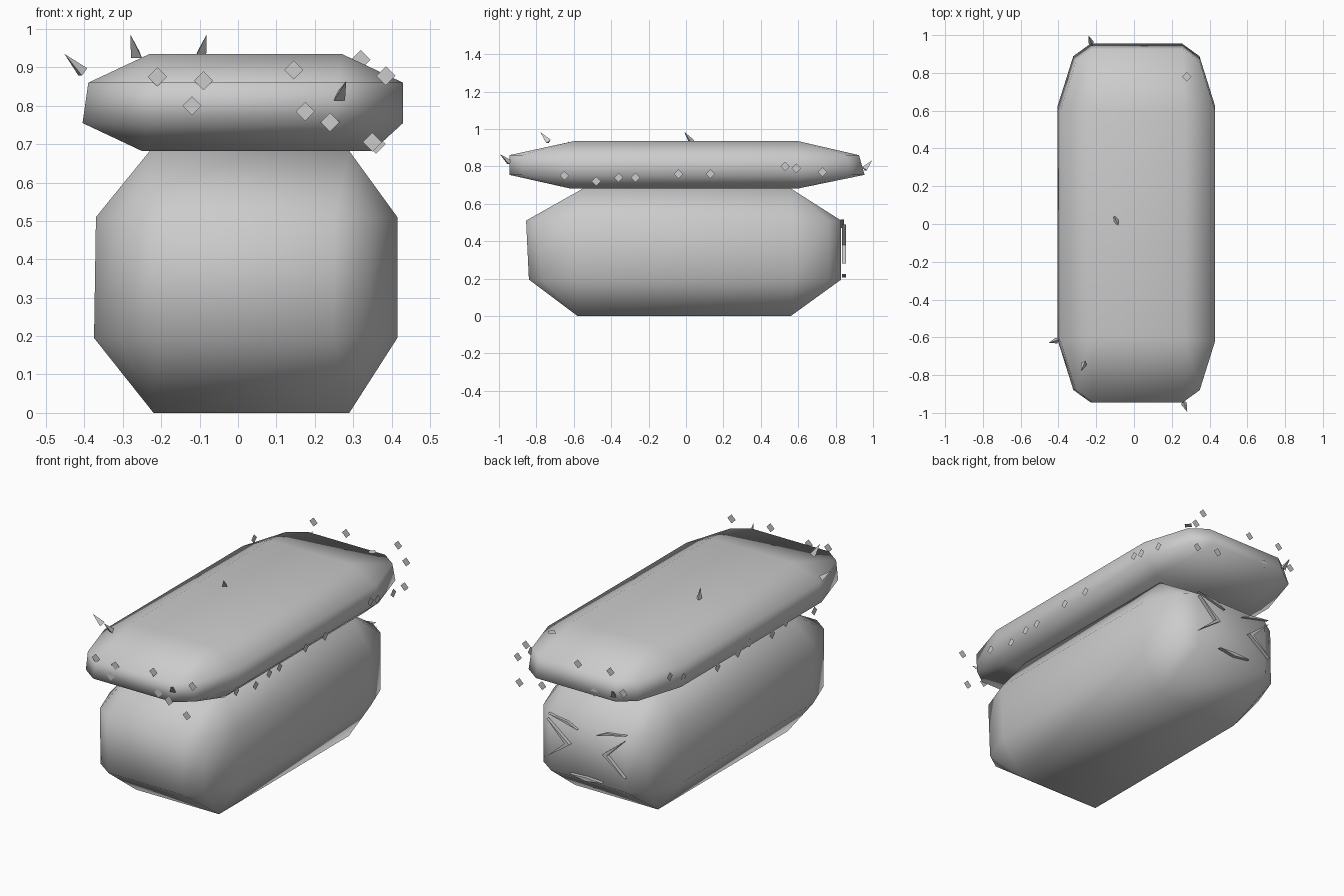
import bpy, bmesh, math
from mathutils import Vector

if "Cube" in bpy.data.objects:
    bpy.data.objects.remove(bpy.data.objects["Cube"])


def finish(name, bm, smooth=False):
    bmesh.ops.recalc_face_normals(bm, faces=bm.faces)
    me = bpy.data.meshes.new(name)
    bm.to_mesh(me)
    bm.free()
    ob = bpy.data.objects.new(name, me)
    bpy.context.collection.objects.link(ob)
    if smooth:
        for p in me.polygons:
            p.use_smooth = True
    return ob


def ring(x0, x1, y0, y1, z, corner):
    """Closed outline; corner = (x, y) fractions in one quadrant."""
    cx, hx = (x0 + x1) / 2, (x1 - x0) / 2
    cy, hy = (y0 + y1) / 2, (y1 - y0) / 2
    pts = []
    for sx, sy in ((1, 1), (-1, 1), (-1, -1), (1, -1)):
        q = corner if sx * sy > 0 else corner[::-1]
        pts += [Vector((cx + sx * hx * a, cy + sy * hy * b, z)) for a, b in q]
    return pts


def pillow(name, levels, corner):
    """Stack of rings; the flat top and bottom are plain rectangles."""
    bm = bmesh.new()
    rows = []
    for i, lv in enumerate(levels):
        flat = i in (0, len(levels) - 1)
        c = [(1, 1)] * len(corner) if flat else corner
        rows.append([bm.verts.new(p) for p in ring(*lv, c)])
    n = len(rows[0])
    for a, b in zip(rows, rows[1:]):
        for i in range(n):
            j = (i + 1) % n
            bm.faces.new((a[i], a[j], b[j], b[i]))
    bm.faces.new(rows[0][::-1])
    bm.faces.new(rows[-1])
    bmesh.ops.remove_doubles(bm, verts=bm.verts, dist=0.0005)
    return finish(name, bm, True)


# Main body and the overhanging slab on top
pillow("body", [(-.22, .29, -.58, .56, 0), (-.375, .415, -.84, .83, .195),
                (-.37, .415, -.855, .83, .51), (-.23, .29, -.55, .56, .682)],
       [(1, .69), (.82, .92), (.58, 1)])
pillow("top_slab", [(-.25, .35, -.62, .60, .682), (-.405, .43, -.945, .955, .755),
                    (-.39, .43, -.945, .925, .86), (-.23, .27, -.60, .60, .935)],
       [(1, .65), (.8, .93), (.58, 1)])


# Flat diamond flecks hovering around the slab
def flecks(name, places, u, v, r=.025):
    bm = bmesh.new()
    u, v = Vector(u) * r, Vector(v) * r
    for p in places:
        p = Vector(p)
        bm.faces.new([bm.verts.new(p + d) for d in (u, v, -u, -v)])
    return finish(name, bm)


X, Y, Z = (1, 0, 0), (0, 1, 0), (0, 0, 1)
front = [(-.21, .875), (-.12, .80), (-.09, .865), (.145, .893),
         (.175, .785), (.24, .757), (.385, .878), (.35, .705)]
back = [(.37, .84), (.32, .92), (.36, .70), (.22, .72),
        (0, .90), (-.2, .91), (-.1, .77), (-.28, .81)]
right = [(-.65, .75), (-.48, .72), (-.36, .74), (-.27, .74), (-.04, .76),
         (.13, .76), (.53, .80), (.59, .79), (.73, .77)]
left = [(-.55, .73), (-.3, .76), (-.18, .74), (.02, .77), (.12, .75),
        (.3, .74), (.6, .80), (.72, .85)]
flecks("front_flecks", [(x, -.95, z) for x, z in front], X, Z)
flecks("back_flecks", [(x, .95, z) for x, z in back], X, Z)
flecks("right_flecks", [(.445, y, z) for y, z in right], Y, Z)
flecks("left_flecks", [(-.405, y, z) for y, z in left], Y, Z)
flecks("top_fleck", [(.28, .78, .937)], X, Y)


# Small three-sided thorns
def thorn(name, base, tip, r=.018):
    base, tip = Vector(base), Vector(tip)
    d = tip - base
    bm = bmesh.new()
    bmesh.ops.create_cone(bm, cap_ends=True, segments=3, radius1=r, radius2=0,
                          depth=d.length)
    bmesh.ops.rotate(bm, verts=bm.verts, matrix=d.to_track_quat('Z', 'Y').to_matrix())
    bmesh.ops.translate(bm, verts=bm.verts, vec=(base + tip) / 2)
    return finish(name, bm)


thorn("thorn_top_front", (-.262, -.735, .93), (-.28, -.78, .985))
thorn("thorn_top_middle", (-.10, .03, .93), (-.082, -.01, .985))
thorn("thorn_left", (-.405, -.615, .885), (-.452, -.63, .935))
thorn("thorn_front", (.262, -.945, .82), (.282, -.995, .865))
thorn("thorn_back", (-.225, .955, .785), (-.24, .995, .832))


# Face on the back end: squeezed eyes, brows and mouth as tapered strokes
def stroke(name, outline, y=.835, depth=.02):
    bm = bmesh.new()
    f = bm.faces.new([bm.verts.new((x, y, z)) for x, z in outline])
    ext = bmesh.ops.extrude_face_region(bm, geom=[f])
    bmesh.ops.translate(bm, vec=(0, depth, 0),
                        verts=[g for g in ext["geom"] if isinstance(g, bmesh.types.BMVert)])
    return finish(name, bm)


for side, s in (("right", 1), ("left", -1)):
    eye = [(.24, .49), (.10, .38), (.24, .28), (.13, .38)]
    stroke(side + "_eye", [(.02 + s * x, z) for x, z in eye])
    stroke(side + "_brow", [(.02 + s * x, z) for x, z in ((.24, .515), (.12, .50), (.06, .47))], .825)
stroke("mouth", [(-.08, .22), (.02, .205), (.12, .22), (.02, .225)])
